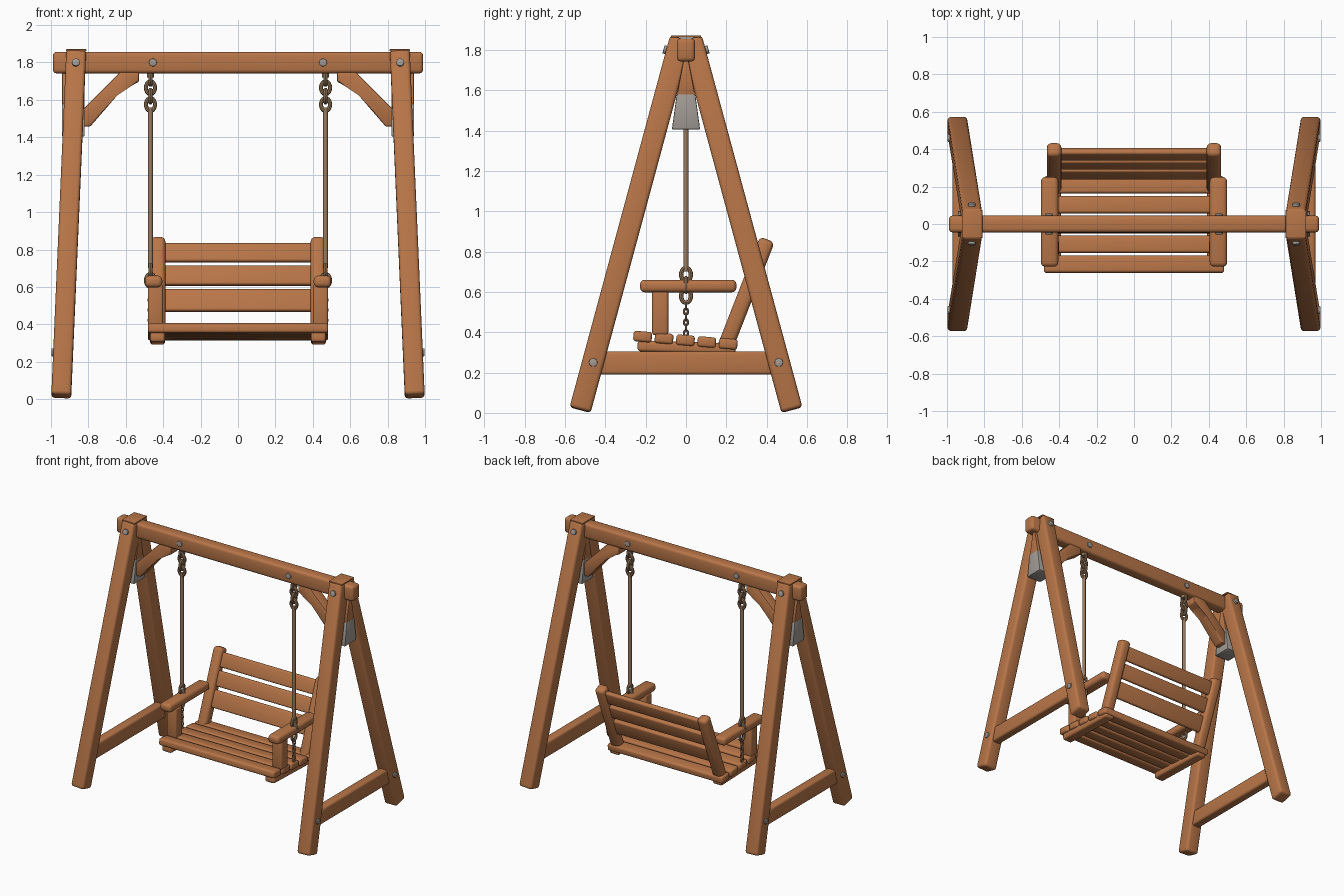
import bpy, bmesh, math
from mathutils import Vector, Matrix

if "Cube" in bpy.data.objects:
    bpy.data.objects.remove(bpy.data.objects["Cube"])


def material(name, rgb):
    m = bpy.data.materials.new(name)
    m.diffuse_color = (*rgb, 1)
    m.use_nodes = True
    m.node_tree.nodes["Principled BSDF"].inputs["Base Color"].default_value = m.diffuse_color
    return m


WOOD = material("warm wood", (0.48, 0.18, 0.065))
ROPE = material("tan rope", (0.33, 0.20, 0.11))
METAL = material("dull grey metal", (0.36, 0.33, 0.30))


def finish(bm, name, mat, bevel=0.0, segments=3):
    if bevel:
        bmesh.ops.bevel(bm, geom=bm.edges[:], offset=bevel, segments=segments,
                        profile=0.5, affect='EDGES', clamp_overlap=True)
    bmesh.ops.recalc_face_normals(bm, faces=bm.faces[:])
    me = bpy.data.meshes.new(name)
    bm.to_mesh(me)
    bm.free()
    for p in me.polygons:
        p.use_smooth = True
    me.set_sharp_from_angle(angle=math.radians(40))
    me.materials.append(mat)
    ob = bpy.data.objects.new(name, me)
    bpy.context.collection.objects.link(ob)
    return ob


def box(name, x, y, z, bevel=0.012, mat=WOOD, tilt=0.0):
    """Rounded box from (min, max) ranges, tilted about the x axis."""
    c = Vector([(a + b) / 2 for a, b in (x, y, z)])
    size = [abs(b - a) for a, b in (x, y, z)]
    bm = bmesh.new()
    bmesh.ops.create_cube(bm, size=1, matrix=Matrix.Translation(c)
                          @ Matrix.Rotation(tilt, 4, 'X') @ Matrix.Diagonal((*size, 1)))
    return finish(bm, name, mat, bevel)


def beam(name, p0, p1, w, d, bevel=0.02, mat=WOOD):
    """Rounded timber from p0 to p1; w is its width along x, d its depth."""
    p0, p1 = Vector(p0), Vector(p1)
    az = (p1 - p0).normalized()
    ax = (Vector((1, 0, 0)) - az * az.x).normalized()
    ay = az.cross(ax)
    rot = Matrix((ax, ay, az)).transposed().to_4x4()
    bm = bmesh.new()
    bmesh.ops.create_cube(bm, size=1, matrix=Matrix.Translation((p0 + p1) / 2) @ rot
                          @ Matrix.Diagonal((w, d, (p1 - p0).length, 1)))
    return finish(bm, name, mat, bevel)


def rod(name, c, axis, r, length, mat, bevel=0.0):
    rot = Vector((0, 0, 1)).rotation_difference(Vector(axis)).to_matrix().to_4x4()
    bm = bmesh.new()
    bmesh.ops.create_cone(bm, cap_ends=True, segments=20, radius1=r, radius2=r,
                          depth=length, matrix=Matrix.Translation(c) @ rot)
    return finish(bm, name, mat, bevel, 2)


def prism(name, pts, to3d, a, b, mat, bevel):
    """Profile extruded between the offsets a and b."""
    bm = bmesh.new()
    lo = [bm.verts.new(to3d(p, a)) for p in pts]
    hi = [bm.verts.new(to3d(p, b)) for p in pts]
    bm.faces.new(lo)
    bm.faces.new(hi[::-1])
    n = len(pts)
    for i in range(n):
        bm.faces.new((lo[i], lo[(i + 1) % n], hi[(i + 1) % n], hi[i]))
    return finish(bm, name, mat, bevel, 2)


def link(name, c, front, w=0.035, h=0.045, r=0.011):
    """Chain link facing the front or the side."""
    bm = bmesh.new()
    n, m, grid = 20, 8, []
    for i in range(n):
        t = 2 * math.pi * i / n
        ring = []
        for j in range(m):
            s = 2 * math.pi * j / m
            u = (w - r + r * math.cos(s)) * math.cos(t)
            v = (h - r + r * math.cos(s)) * math.sin(t)
            q = r * math.sin(s)
            off = Vector((u, q, v)) if front else Vector((q, u, v))
            ring.append(bm.verts.new(Vector(c) + off))
        grid.append(ring)
    for i in range(n):
        for j in range(m):
            k, l = (i + 1) % n, (j + 1) % m
            bm.faces.new((grid[i][j], grid[k][j], grid[k][l], grid[i][l]))
    finish(bm, name, ROPE)


# top beam
box("top_beam", (-0.99, 0.99), (-0.045, 0.045), (1.742, 1.857), 0.02)

for s in (-1, 1):
    # A-frame legs with bolts
    for f in (-1, 1):
        beam("leg", (s * 0.945, f * 0.525, 0.015), (s * 0.865, f * 0.027, 1.856), 0.106, 0.108, 0.018)
        rod("leg_top_bolt", (s * 0.867, f * 0.102, 1.8), (0, f, 0.27), 0.021, 0.02, METAL, 0.004)
        rod("crossbar_bolt", (s * 0.986, f * 0.46, 0.25), (1, 0, 0), 0.021, 0.022, METAL, 0.004)
        rod("beam_bolt", (s * 0.455, f * 0.047, 1.8), (0, 1, 0), 0.021, 0.016, METAL, 0.004)
    box("leg_cap", (s * 0.81, s * 0.92), (-0.075, 0.075), (1.860, 1.871), 0.004)
    box("crossbar", (s * 0.90, s * 0.97), (-0.46, 0.46), (0.19, 0.305), 0.015)

    # grey filler block and wooden wedge between the legs
    yz = lambda p, x: (x, p[0], p[1])
    prism("filler_block", [(-0.07, 1.405), (0.07, 1.405), (0.046, 1.58), (-0.046, 1.58)],
          yz, s * 0.82, s * 0.942, METAL, 0.006)
    prism("filler_wedge", [(-0.045, 1.575), (0.045, 1.575), (0.012, 1.75), (-0.012, 1.75)],
          yz, s * 0.82, s * 0.94, WOOD, 0.004)

    # knee brace
    prism("knee_brace", [(0.53, 1.75), (0.53, 1.695), (0.585, 1.675), (0.645, 1.625),
                         (0.79, 1.457), (0.83, 1.457), (0.83, 1.55), (0.63, 1.75)],
          lambda p, y: (s * p[0], y, p[1]), -0.04, 0.04, WOOD, 0.008)

    # rope and chains
    X = s * 0.468
    rod("rope", (X, 0, 1.13), (0, 0, 1), 0.0125, 0.86, ROPE)
    rod("hanger_eye", (X, 0, 1.735), (0, 0, 1), 0.02, 0.03, ROPE, 0.004)
    for z, front in ((1.715, False), (1.665, True), (1.62, False), (1.575, True),
                     (0.685, False), (0.635, True), (0.58, False)):
        link("chain_link", (X, 0, z), front)
    for i in range(6):
        link("small_chain_link", (X, 0, 0.53 - i * 0.027), i % 2 == 0, 0.016, 0.02, 0.006)

    # seat sides, arms and back posts
    box("seat_side_rail", (s * 0.39, s * 0.47), (-0.24, 0.245), (0.298, 0.352), 0.015, tilt=-0.03)
    box("arm_post", (s * 0.40, s * 0.482), (-0.168, -0.088), (0.385, 0.615), 0.014)
    box("armrest", (s * 0.405, s * 0.498), (-0.228, 0.25), (0.598, 0.66), 0.022)
    beam("back_post", (s * 0.427, 0.19, 0.315), (s * 0.427, 0.403, 0.86), 0.078, 0.078, 0.024)

# seat slats, sloping gently to the back
for i in range(5):
    y = -0.215 + i * 0.106
    z = 0.378 - (y + 0.215) * 0.085
    box("seat_slat", (-0.482, 0.482), (y - 0.046, y + 0.046), (z - 0.026, z + 0.026), 0.014, tilt=-0.085)

# back slats
for z0, z1 in ((0.465, 0.59), (0.605, 0.715), (0.73, 0.835)):
    z = (z0 + z1) / 2
    y = 0.19 + (z - 0.315) * 0.391
    box("back_slat", (-0.40, 0.40), (y - 0.018, y + 0.018), (z0, z1), 0.012, tilt=-0.373)
